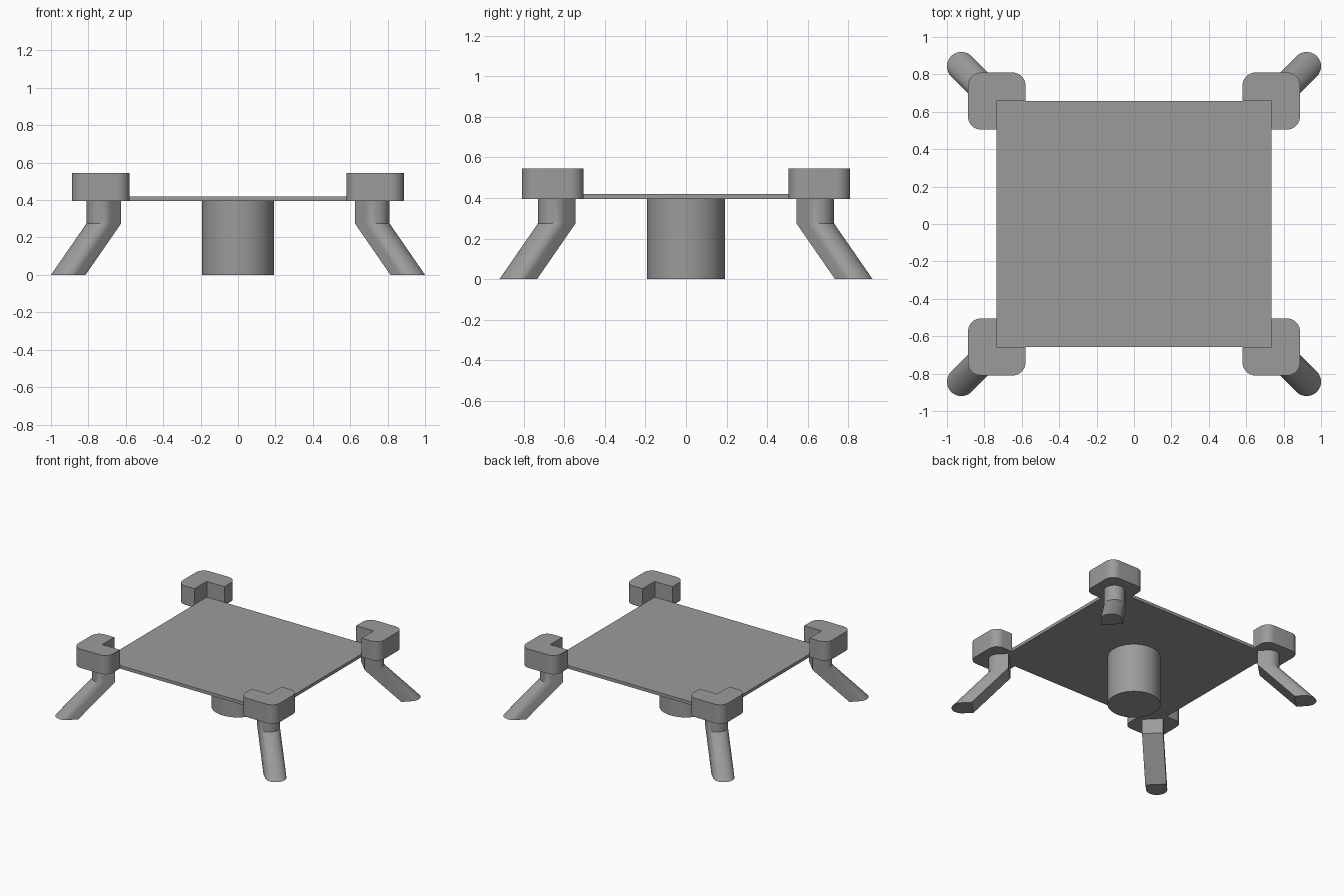
import bpy, bmesh, math

if "Cube" in bpy.data.objects:
    bpy.data.objects.remove(bpy.data.objects["Cube"])

grey = bpy.data.materials.new("plain_grey")
grey.diffuse_color = (0.33, 0.33, 0.33, 1)
grey.use_nodes = True
grey.node_tree.nodes["Principled BSDF"].inputs["Base Color"].default_value = grey.diffuse_color


def loft(name, sections):
    """Join equal-length rings of (x, y, z) points into a capped solid."""
    bm = bmesh.new()
    rings = [[bm.verts.new(p) for p in s] for s in sections]
    n = len(rings[0])
    for a, b in zip(rings, rings[1:]):
        for i in range(n):
            j = (i + 1) % n
            bm.faces.new((a[i], a[j], b[j], b[i]))
    bm.faces.new(rings[0][::-1])
    bm.faces.new(rings[-1])
    bmesh.ops.recalc_face_normals(bm, faces=bm.faces[:])
    me = bpy.data.meshes.new(name)
    bm.to_mesh(me)
    bm.free()
    me.materials.append(grey)
    ob = bpy.data.objects.new(name, me)
    bpy.context.collection.objects.link(ob)
    bpy.ops.object.select_all(action='DESELECT')
    ob.select_set(True)
    bpy.context.view_layer.objects.active = ob
    bpy.ops.object.shade_smooth_by_angle(angle=math.radians(30))
    return ob


def arc(cx, cy, r, start, end, n):
    return [(cx + r * math.cos(math.radians(start + (end - start) * i / n)),
             cy + r * math.sin(math.radians(start + (end - start) * i / n)))
            for i in range(n + 1)]


def at(profile, z, dx=0, dy=0):
    return [(x + dx, y + dy, z) for x, y in profile]


Z0, Z1, Z2, BEND = 0.395, 0.42, 0.545, 0.275
PX, PY = 0.735, 0.657                      # half size of the plate

# Flat plate
plate = [(-PX, -PY), (PX, -PY), (PX, PY), (-PX, PY)]
loft("plate", [at(plate, Z0), at(plate, Z1)])

# Central column
circle = arc(0, 0, 0.192, 0, 360, 64)[:-1]
loft("column", [at(circle, 0), at(circle, Z0)])

# L-shaped corner holder with rounded outer corners
x0, x1, y0, y1, R = 0.58, 0.888, 0.505, 0.81, 0.07
holder = ([(PX, PY), (PX, y0)]
          + arc(x1 - R, y0 + R, R, -90, 0, 10)
          + arc(x1 - R, y1 - R, R, 0, 90, 10)
          + arc(x0 + R, y1 - R, R, 90, 180, 10)
          + [(x0, PY)])

# Leg section: rounded outside, flat inside, along the diagonal
r, length = 0.077, 0.076
d = length / math.sqrt(2)
leg = arc(0, 0, r, -45, 135, 20)
leg += [(leg[-1][0] - d, leg[-1][1] - d), (leg[0][0] - d, leg[0][1] - d)]

for sx, side in ((-1, "left"), (1, "right")):
    for sy, end in ((-1, "front"), (1, "back")):
        def flip(points):
            return [(x * sx, y * sy, z) for x, y, z in points]
        loft(f"corner_holder_{end}_{side}",
             [flip(at(holder, Z0)), flip(at(holder, Z2))])
        loft(f"leg_{end}_{side}",
             [flip(at(leg, 0, 0.923, 0.843)),
              flip(at(leg, BEND, 0.733, 0.653)),
              flip(at(leg, Z0, 0.733, 0.653))])
